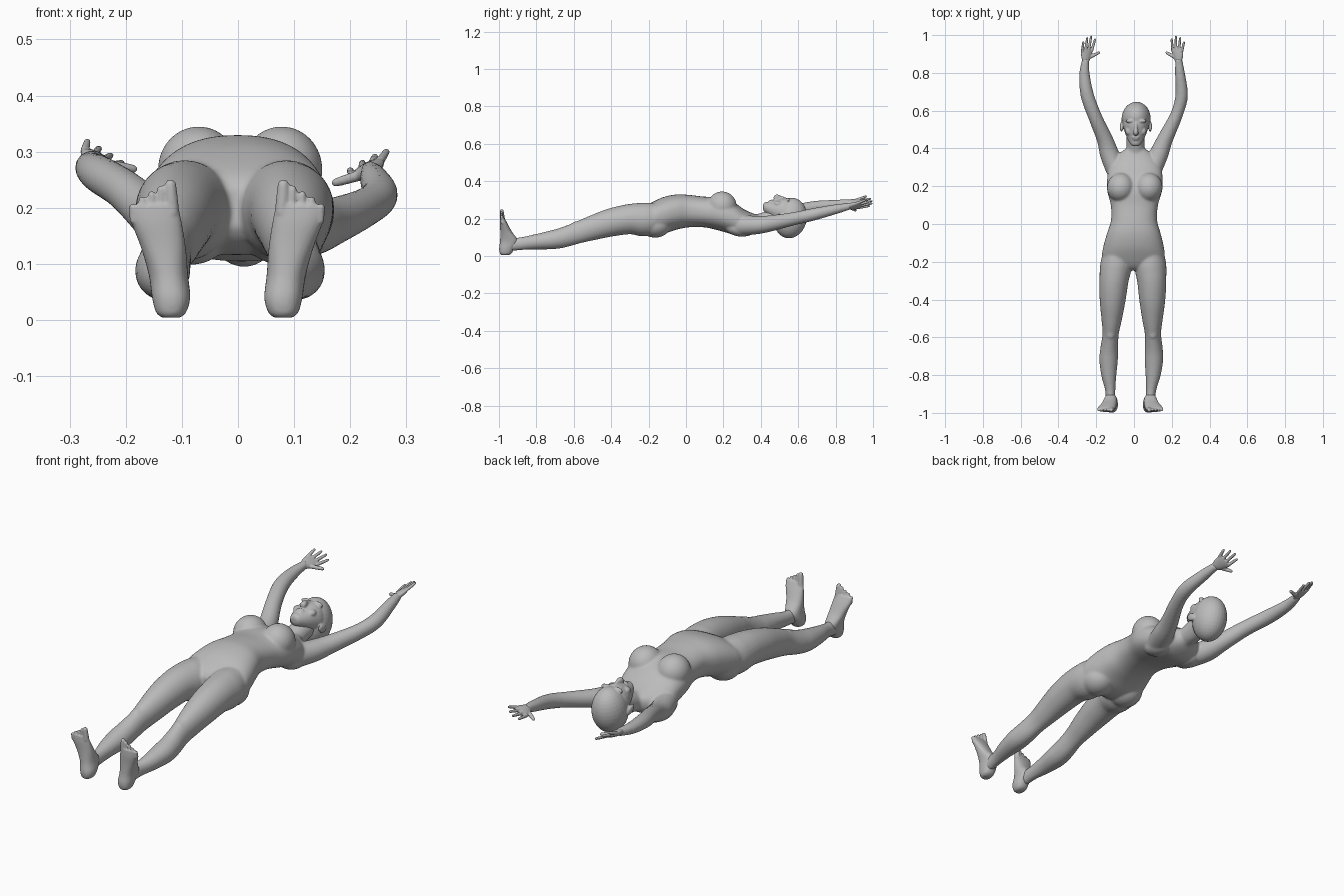
import bpy, bmesh, math
from mathutils import Vector, Matrix

if "Cube" in bpy.data.objects:
    bpy.data.objects.remove(bpy.data.objects["Cube"])

grey = bpy.data.materials.new("plain grey")
grey.use_nodes = True
grey.diffuse_color = (0.5, 0.5, 0.5, 1)
grey.node_tree.nodes["Principled BSDF"].inputs["Base Color"].default_value = (0.5, 0.5, 0.5, 1)


def spline(rows, steps=5):
    """Catmull-Rom through rows of equal length."""
    out = []
    for i in range(len(rows) - 1):
        quad = [rows[max(i - 1, 0)], rows[i], rows[i + 1], rows[min(i + 2, len(rows) - 1)]]
        for s in range(steps):
            t = s / steps
            out.append([0.5 * (2 * b + (c - a) * t + (2 * a - 5 * b + 4 * c - d) * t * t
                               + (3 * b - a - 3 * c + d) * t ** 3) for a, b, c, d in zip(*quad)])
    return out + [list(rows[-1])]


def loft(bm, stations, u=(1, 0, 0), axis=None, power=2.0, n=28):
    """Closed tube through stations (x, y, z, radius along u, other radius)."""
    rows = spline(stations)
    rings = []
    for i, (x, y, z, ru, rv) in enumerate(rows):
        a, b = rows[max(i - 1, 0)], rows[min(i + 1, len(rows) - 1)]
        t = Vector(axis) if axis else (Vector(b[:3]) - Vector(a[:3])).normalized()
        uu = Vector(u) - t * Vector(u).dot(t)
        uu.normalize()
        vv = t.cross(uu)
        ring = []
        for k in range(n):
            c, s = math.cos(2 * math.pi * k / n), math.sin(2 * math.pi * k / n)
            cu = math.copysign(abs(c) ** (2 / power), c) * ru
            cv = math.copysign(abs(s) ** (2 / power), s) * rv
            ring.append(bm.verts.new(Vector((x, y, z)) + uu * cu + vv * cv))
        rings.append(ring)
    for r, q in zip(rings, rings[1:]):
        for k in range(n):
            bm.faces.new((r[k], r[(k + 1) % n], q[(k + 1) % n], q[k]))
    bm.faces.new(rings[0][::-1])
    bm.faces.new(rings[-1])


def ball(bm, centre, radii, tilt=0.0):
    """Ellipsoid, tilted about x."""
    m = Matrix.Translation(centre) @ Matrix.Rotation(tilt, 4, 'X') @ Matrix.Diagonal((*radii, 1))
    bmesh.ops.create_uvsphere(bm, u_segments=28, v_segments=18, radius=1, matrix=m)


def digit(bm, base, tip, r):
    """Finger or toe with a rounded tip."""
    a, b = Vector(base), Vector(tip)
    loft(bm, [(*a.lerp(b, t), r * k, r * k) for t, k in
              ((0, 1.1), (0.45, 1), (0.85, 0.85), (0.96, 0.6), (1, 0.2))], u=(1, 0.1, 0.2), n=12)


def finish(bm, name, voxel, smooth, shear=0.02):
    """Lean the part with the body line, then fuse and smooth it."""
    for v in bm.verts:
        v.co.x += shear * v.co.y
    bmesh.ops.recalc_face_normals(bm, faces=bm.faces)
    mesh = bpy.data.meshes.new(name)
    bm.to_mesh(mesh)
    bm.free()
    ob = bpy.data.objects.new(name, mesh)
    bpy.context.collection.objects.link(ob)
    mesh.materials.append(grey)
    bpy.ops.object.select_all(action='DESELECT')
    ob.select_set(True)
    bpy.context.view_layer.objects.active = ob
    fuse = ob.modifiers.new("fuse", 'REMESH')
    fuse.mode, fuse.voxel_size = 'VOXEL', voxel
    soft = ob.modifiers.new("soften", 'SMOOTH')
    soft.factor, soft.iterations = 0.5, smooth
    bpy.ops.object.modifier_apply(modifier="fuse")
    bpy.ops.object.modifier_apply(modifier="soften")
    bpy.ops.object.shade_smooth()


# Torso and neck
bm = bmesh.new()
loft(bm, [(0, .40, .178, .05, .04), (0, .36, .172, .10, .055), (0, .31, .177, .135, .073),
          (0, .25, .203, .146, .088), (0, .18, .225, .146, .09), (0, .10, .235, .125, .082),
          (0, .02, .24, .122, .086), (0, -.05, .235, .142, .094), (0, -.12, .217, .16, .098),
          (0, -.18, .203, .165, .085), (0, -.225, .2, .13, .06), (0, -.245, .2, .08, .035)],
     axis=(0, 1, 0), power=2.3, n=40)
loft(bm, [(0, .33, .17, .06, .05), (0, .39, .18, .05, .046), (0, .44, .19, .048, .05),
          (0, .52, .21, .05, .05)])
for s in (1, -1):
    ball(bm, (s * .074, .193, .268), (.073, .078, .077), -.25)    # breast
    ball(bm, (s * .082, -.165, .168), (.077, .085, .07))          # buttock
    ball(bm, (s * .085, .28, .145), (.05, .075, .04), -.2)        # shoulder blade
    # Leg
    loft(bm, [(s * .085, -.14, .205, .072, .078), (s * .091, -.22, .195, .084, .09),
              (s * .1, -.3, .197, .077, .081), (s * .105, -.4, .179, .069, .075),
              (s * .108, -.5, .15, .055, .066), (s * .112, -.58, .124, .043, .058),
              (s * .118, -.66, .098, .047, .054), (s * .12, -.72, .086, .049, .05),
              (s * .117, -.8, .076, .04, .041), (s * .108, -.88, .066, .027, .034),
              (s * .105, -.95, .06, .026, .035)])
    ball(bm, (s * .112, -.57, .155), (.03, .045, .03), -.3)       # knee cap

# Arms, bent differently on each side
left_arm = [(.095, .28, .165, .05, .055), (.132, .37, .165, .05, .05), (.165, .45, .174, .042, .043),
            (.226, .58, .2, .033, .035), (.252, .68, .222, .033, .033), (.243, .8, .25, .026, .026),
            (.236, .875, .266, .018, .018)]
right_arm = [(-.095, .28, .165, .05, .055), (-.13, .37, .17, .05, .05), (-.155, .45, .19, .042, .043),
             (-.203, .56, .232, .036, .036), (-.247, .68, .26, .035, .033), (-.262, .79, .274, .028, .026),
             (-.256, .875, .285, .018, .018)]
for arm in (left_arm, right_arm):
    loft(bm, [(x - .02 * y, y, z, a, b) for x, y, z, a, b in arm])
finish(bm, "body", .006, 7)

# Head, tipped back, with facial features
bm = bmesh.new()
ball(bm, (0, .558, .203), (.077, .088, .109), -.2)                # skull
loft(bm, [(0, .412, .262, .012, .012), (0, .42, .26, .026, .026), (0, .45, .25, .044, .042),
          (0, .49, .24, .06, .064), (0, .53, .23, .069, .08), (0, .57, .225, .06, .08)],
     axis=(0, 1, 0))                                              # face and jaw
ball(bm, (0, .431, .272), (.021, .018, .017))                     # chin
loft(bm, [(0, .535, .302, .008, .01), (0, .505, .309, .009, .013), (0, .484, .313, .014, .016),
          (0, .474, .303, .012, .008)], n=14)                     # nose
ball(bm, (0, .459, .293), (.021, .006, .009))                     # upper lip
ball(bm, (0, .449, .290), (.018, .006, .009))                     # lower lip
for s in (1, -1):
    ball(bm, (s * .03, .545, .297), (.026, .009, .014))           # brow
    ball(bm, (s * .028, .522, .291), (.014, .008, .010))          # eye
    ball(bm, (s * .036, .492, .279), (.02, .022, .016))           # cheek
    ball(bm, (s * .076, .515, .205), (.009, .03, .018), -.5)      # ear
finish(bm, "head", .004, 3)

# Feet, toes pointing up
for s, side in ((1, "left"), (-1, "right")):
    bm = bmesh.new()
    loft(bm, [(s * .1, -.968, .004, .016, .018), (s * .1, -.964, .014, .027, .031),
              (s * .1, -.958, .04, .034, .041), (s * .105, -.946, .08, .035, .048),
              (s * .114, -.962, .13, .04, .031), (s * .126, -.975, .175, .045, .02),
              (s * .131, -.983, .205, .044, .011)], axis=(0, 0, 1), power=2.3)
    for i, r in enumerate((.012, .0085, .008, .008, .0075)):
        x = .098 + i * .0168
        digit(bm, (s * x, -.98, .19 - i * .004), (s * (x + .003), -.986, .25 - i * .01 - .003 * (i == 4)), r)
    finish(bm, side + "_foot", .0035, 3)

# Hands: wrist, knuckle centre, across vector to the thumb side, finger tips, thumb tip
hands = {
    "left": ((.236, .86, .264), (.229, .926, .270), Vector((-.026, 0, -.014)),
             [(.266, .967, .302), (.245, .99, .293), (.222, .998, .282), (.199, .984, .268)], (.168, .91, .243)),
    "right": ((-.256, .86, .284), (-.249, .926, .288), Vector((.026, 0, -.014)),
              [(-.268, .967, .32), (-.247, .99, .307), (-.226, .998, .294), (-.205, .982, .28)], (-.18, .91, .268)),
}
for side, (wrist, knuckle, across, tips, thumb) in hands.items():
    bm = bmesh.new()
    w, k = Vector(wrist), Vector(knuckle)
    loft(bm, [(*w.lerp(k, t), a, b) for t, a, b in
              ((-.3, .016, .016), (0, .019, .015), (.45, .03, .014), (.85, .034, .011), (1.1, .03, .007))],
         u=across)
    for i, tip in enumerate(tips):
        digit(bm, k + across * (i - 1.5) * .62 - Vector((0, .012, 0)), tip, .0072)
    root = w.lerp(k, .3) + across * .5
    digit(bm, root, thumb, .009)
    finish(bm, side + "_hand", .003, 2, 0)
